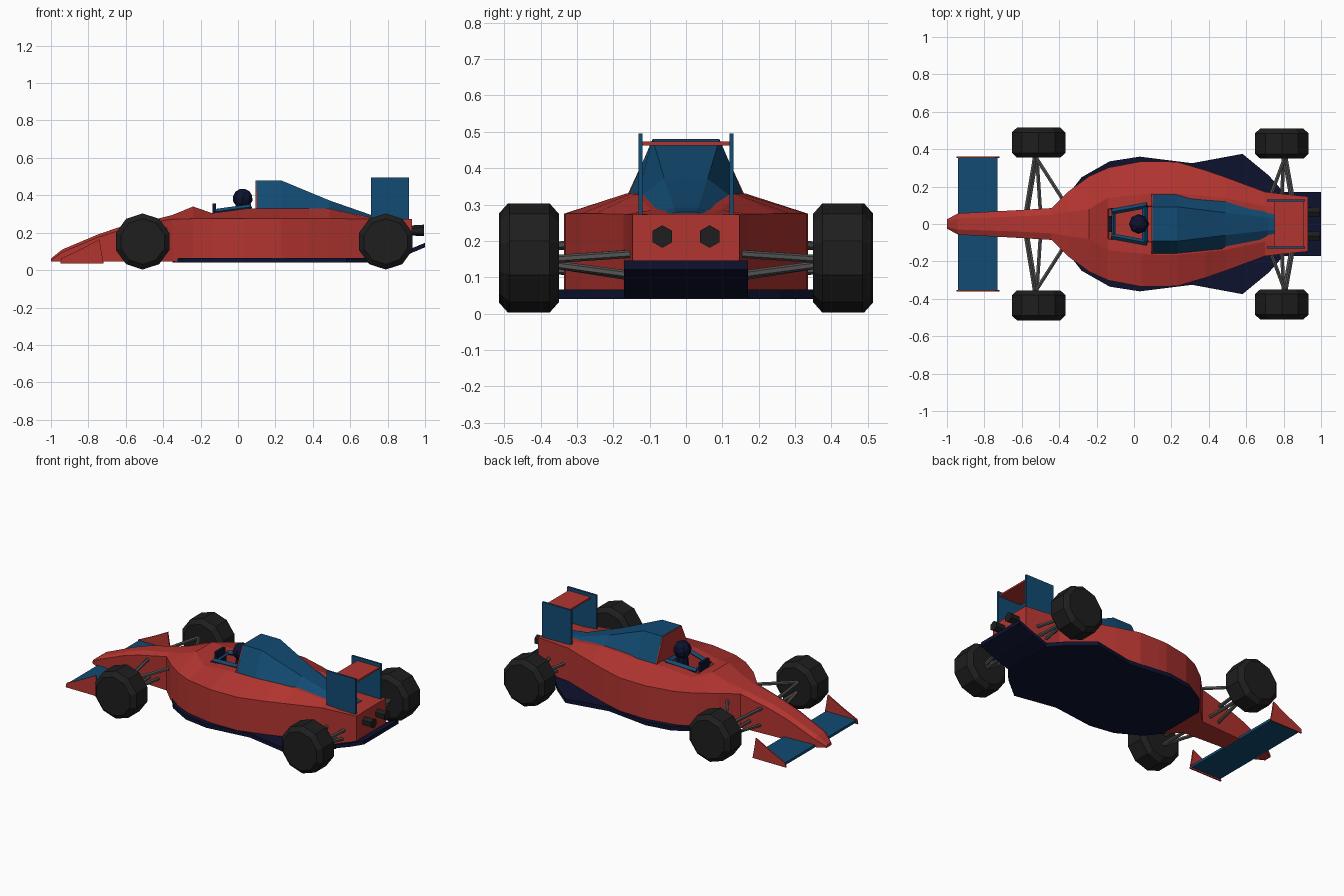
import bpy, bmesh, math
from mathutils import Vector, Matrix

if "Cube" in bpy.data.objects:
    bpy.data.objects.remove(bpy.data.objects["Cube"])


def material(name, r, g, b):
    m = bpy.data.materials.new(name)
    m.diffuse_color = (r, g, b, 1)
    m.use_nodes = True
    m.node_tree.nodes["Principled BSDF"].inputs["Base Color"].default_value = m.diffuse_color
    return m


RED = material("red_paint", 0.45, 0.035, 0.03)
BLUE = material("blue_paint", 0.006, 0.07, 0.17)
NAVY = material("navy", 0.004, 0.006, 0.028)
RUBBER = material("rubber", 0.013, 0.013, 0.013)
METAL = material("metal", 0.09, 0.09, 0.09)


def finish(bm, name, mat):
    bmesh.ops.recalc_face_normals(bm, faces=bm.faces)
    me = bpy.data.meshes.new(name)
    bm.to_mesh(me)
    bm.free()
    ob = bpy.data.objects.new(name, me)
    me.materials.append(mat)
    bpy.context.collection.objects.link(ob)
    return ob


def loft(name, rings, mat):
    """Skin a series of closed rings and cap both ends."""
    bm = bmesh.new()
    vs = [[bm.verts.new(p) for p in ring] for ring in rings]
    n = len(rings[0])
    for a, b in zip(vs, vs[1:]):
        for i in range(n):
            j = (i + 1) % n
            bm.faces.new((a[i], a[j], b[j], b[i]))
    bm.faces.new(vs[0])
    bm.faces.new(vs[-1])
    return finish(bm, name, mat)


def mirrored(x, half):
    """Ring at station x from a right-half outline of (y, z) points."""
    return [(x, y, z) for y, z in half] + [(x, -y, z) for y, z in reversed(half)]


def box(name, x0, x1, y0, y1, z0, z1, mat):
    ring = lambda x: [(x, y0, z0), (x, y1, z0), (x, y1, z1), (x, y0, z1)]
    return loft(name, [ring(x0), ring(x1)], mat)


def beam(name, a, b, r, mat, sides=6, r2=None):
    a, b = Vector(a), Vector(b)
    d = b - a
    bm = bmesh.new()
    bmesh.ops.create_cone(bm, cap_ends=True, segments=sides, radius1=r,
                          radius2=r2 or r, depth=d.length)
    rot = d.to_track_quat('Z', 'Y').to_matrix().to_4x4()
    bm.transform(Matrix.Translation((a + b) / 2) @ rot)
    return finish(bm, name, mat)


# Body shell: x, half width, bottom z, shoulder z, rim half width, rim z, cockpit floor z
stations = [
    (-1.00, .025, .045, .052, .015, .062, .062),
    (-0.94, .057, .045, .095, .030, .110, .110),
    (-0.75, .067, .045, .175, .036, .190, .190),
    (-0.64, .073, .045, .210, .040, .228, .228),
    (-0.44, .085, .045, .258, .050, .272, .272),
    (-0.35, .175, .045, .272, .065, .295, .295),
    (-0.24, .255, .050, .275, .080, .340, .340),
    (-0.14, .300, .055, .275, .140, .305, .305),
    (-0.135, .302, .055, .275, .140, .305, .200),
    (0.04, .335, .060, .275, .158, .328, .200),
    (0.095, .335, .060, .275, .165, .330, .200),
    (0.10, .335, .060, .275, .165, .330, .330),
    (0.23, .332, .060, .275, .165, .330, .330),
    (0.38, .288, .060, .275, .150, .330, .330),
    (0.49, .250, .060, .275, .138, .328, .328),
    (0.70, .172, .060, .274, .095, .285, .285),
    (0.80, .160, .060, .273, .085, .276, .276),
    (0.93, .147, .115, .272, .080, .274, .274)]
loft("body_shell", [mirrored(x, [(w, zb), (w, zs), (yr, zr), (yr * .58, zr), (yr * .55, zf)])
                    for x, w, zb, zs, yr, zr, zf in stations], RED)

# Engine cover with red intake face: x, base half width, base z, top half width, top z
cover = [(.10, .163, .315, .092, .480), (.23, .163, .315, .092, .480),
         (.49, .137, .315, .060, .372), (.72, .090, .270, .034, .292),
         (.84, .065, .265, .028, .279)]
loft("engine_cover", [mirrored(x, [(wb, zb), (wt, zt)]) for x, wb, zb, wt, zt in cover], BLUE)
loft("intake_face", [mirrored(x, [(.160, .25), (.162, .325), (.091, .478)])
                     for x in (.094, .101)], RED)

# Floor plate
outline = [(-.35, .16), (-.28, .25), (-.13, .335), (.03, .36), (.31, .325),
           (.58, .375), (.72, .26), (.80, .17)]
loft("floor_plate", [[(x, y, z) for x, y in outline] + [(x, -y, z) for x, y in reversed(outline)]
                     for z in (.04, .066)], NAVY)

# Rising rear diffuser
loft("diffuser", [mirrored(x, [(.171, z), (.171, z + .024)])
                  for x, z in ((.79, .041), (.90, .080), (1.0, .122))], NAVY)

# Front wing
box("front_wing", -.94, -.73, -.357, .357, .044, .06, BLUE)

# Rear wing
box("rear_wing_plane", .75, .905, -.125, .125, .463, .474, RED)

# Cockpit surround, steering wheel, driver
box("steering_wheel", -.135, -.118, -.042, .042, .27, .355, NAVY)
beam("headrest_bar", (.06, -.10, .335), (.06, .10, .335), .016, BLUE, 4)
beam("cockpit_front_bar", (-.11, -.065, .312), (-.11, .065, .312), .010, BLUE, 4)
beam("driver_torso", (.03, 0, .2), (.025, 0, .35), .05, NAVY, 8, .032)
bm = bmesh.new()
bmesh.ops.create_uvsphere(bm, u_segments=8, v_segments=6, radius=.053)
bm.transform(Matrix.Translation((.025, 0, .383)) @ Matrix.Rotation(math.radians(12), 4, 'Y'))
finish(bm, "driver_helmet", NAVY)


def wheel(name, x, y):
    """Ten-sided tyre with chamfered shoulders."""
    rings = []
    for dy, r in ((-.08, .122), (-.055, .15), (.055, .15), (.08, .122)):
        rings.append([(x + r * math.cos(a), y + dy, .153 + r * math.sin(a))
                      for a in (math.radians(18 + 36 * i) for i in range(10))])
    loft(name, rings, RUBBER)


# Paired parts on both sides
for s, side in ((1, "left"), (-1, "right")):
    wheel("front_wheel_" + side, -.51, s * .435)
    wheel("rear_wheel_" + side, .79, s * .43)

    # Front wing endplate
    prof = [(-.95, .035), (-.945, .062), (-.84, .112), (-.74, .165), (-.732, .11), (-.718, .035)]
    loft("front_endplate_" + side, [[(x, s * y, z) for x, z in prof] for y in (.354, .362)], RED)

    # Rear wing endplate
    y0, y1 = sorted((s * .119, s * .131))
    box("rear_endplate_" + side, .71, .913, y0, y1, .27, .495, BLUE)

    # Cockpit side bar
    beam("cockpit_side_bar_" + side, (-.12, s * .065, .312), (.07, s * .10, .338), .015, BLUE, 4)

    # Exhaust
    beam("exhaust_" + side, (.91, s * .065, .212), (.995, s * .065, .212), .026, RUBBER, 6, .031)

    # Suspension arms: wheel x, wheel z, body x, body y, body z
    arms = [("front_upper_arm_a", -.53, .185, -.58, .06, .20),
            ("front_upper_arm_b", -.53, .185, -.38, .13, .22),
            ("front_lower_arm_a", -.52, .12, -.57, .06, .09),
            ("front_lower_arm_b", -.52, .12, -.50, .06, .10),
            ("rear_upper_arm_a", .81, .15, .73, .15, .165),
            ("rear_upper_arm_b", .81, .15, .85, .14, .165),
            ("rear_lower_arm_a", .80, .135, .79, .14, .10),
            ("rear_lower_arm_b", .80, .135, .84, .14, .105)]
    for name, wx, wz, bx, by, bz in arms:
        beam(name + "_" + side, (wx, s * .365, wz), (bx, s * by, bz), .011, METAL, 6)
